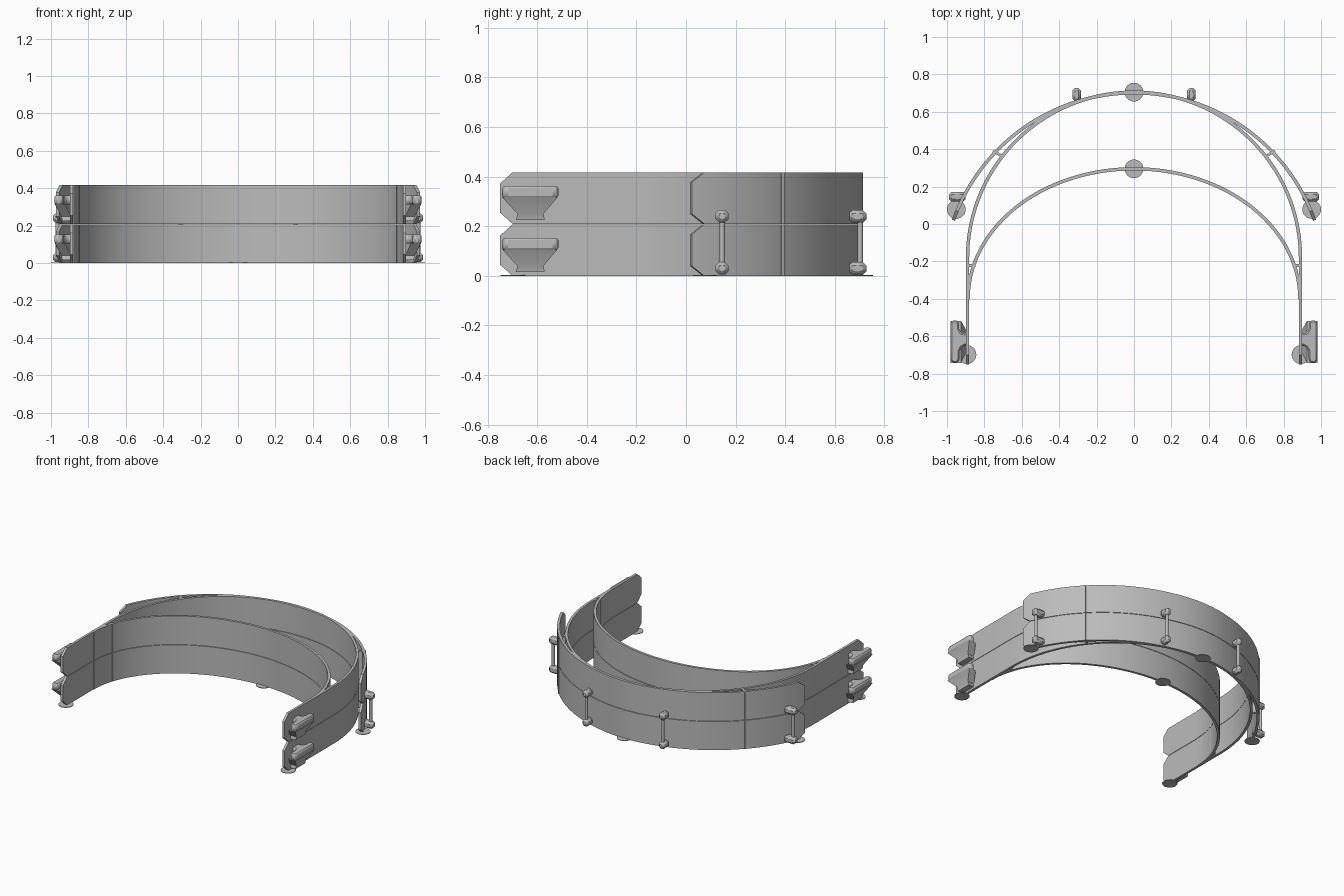
import bpy, bmesh
from math import sin, cos, pi, radians, hypot, asin
from mathutils import Matrix, Vector

if "Cube" in bpy.data.objects:
    bpy.data.objects.remove(bpy.data.objects["Cube"], do_unlink=True)

grey = bpy.data.materials.new("plastic grey")
grey.use_nodes = True
grey.diffuse_color = (0.5, 0.5, 0.5, 1)
grey.node_tree.nodes["Principled BSDF"].inputs["Base Color"].default_value = (0.5, 0.5, 0.5, 1)

LEVEL, HEIGHT, THICK = 0.21, 0.207, 0.018


def finish(name, bm, mirror=False, bevel=0):
    bmesh.ops.recalc_face_normals(bm, faces=bm.faces)
    mesh = bpy.data.meshes.new(name)
    bm.to_mesh(mesh)
    bm.free()
    ob = bpy.data.objects.new(name, mesh)
    bpy.context.collection.objects.link(ob)
    mesh.materials.append(grey)
    if bevel:
        mod = ob.modifiers.new("Bevel", 'BEVEL')
        mod.width, mod.segments, mod.limit_method = bevel, 1, 'ANGLE'
    if mirror:
        ob.modifiers.new("Mirror", 'MIRROR').use_mirror_merge = False
    bpy.ops.object.select_all(action='DESELECT')
    bpy.context.view_layer.objects.active = ob
    ob.select_set(True)
    bpy.ops.object.shade_smooth_by_angle(angle=radians(25))
    return ob


def loft(bm, rings):
    """Skin a list of equal-length closed rings and cap both ends."""
    loops = [[bm.verts.new(p) for p in ring] for ring in rings]
    n = len(loops[0])
    for a, b in zip(loops, loops[1:]):
        for i in range(n):
            j = (i + 1) % n
            bm.faces.new((a[i], a[j], b[j], b[i]))
    bm.faces.new(loops[0][::-1])
    bm.faces.new(loops[-1])


def band(name, path, z, inset=0):
    """Thin upright strip along a path, with its end corners cut by inset."""
    bm, rings, last = bmesh.new(), [], len(path) - 1
    for i, (x, y) in enumerate(path):
        (ax, ay), (bx, by) = path[max(i - 1, 0)], path[min(i + 1, last)]
        length = hypot(bx - ax, by - ay)
        nx, ny = -(by - ay) / length * THICK / 2, (bx - ax) / length * THICK / 2
        cut = inset if i in (0, last) else 0
        lo, hi = z + cut, z + HEIGHT - cut
        rings.append([(x + nx, y + ny, lo), (x + nx, y + ny, hi),
                      (x - nx, y - ny, hi), (x - nx, y - ny, lo)])
    loft(bm, rings)
    finish(name, bm)


def arc(cy, rx, ry, start, steps=72):
    """Arch from +x over the back to -x."""
    span = pi - 2 * start
    return [(rx * cos(start + span * i / steps), cy + ry * sin(start + span * i / steps))
            for i in range(steps + 1)]


def block(bm, centre, size, angle=0):
    m = (Matrix.Translation(centre) @ Matrix.Rotation(angle, 4, 'Z')
         @ Matrix.Diagonal((*size, 1)))
    bmesh.ops.create_cube(bm, size=1, matrix=m)


def rect(x0, x1, y0, y1, z):
    return [(x0, y0, z), (x1, y0, z), (x1, y1, z), (x0, y1, z)]


# Paths of the three arches
OUTER_Y, OUTER_R = -0.324, 1.025
tip, cut_end = asin(0.344 / OUTER_R), asin(0.394 / OUTER_R)
outer_end = (OUTER_R * cos(tip), 0.02)
outer_path = ([outer_end] + arc(OUTER_Y, OUTER_R, OUTER_R, cut_end)
              + [(-outer_end[0], outer_end[1])])
main_path = ([(0.89, -0.75), (0.89, -0.70)] + arc(-0.18, 0.89, 0.885, 0)
             + [(-0.89, -0.70), (-0.89, -0.75)])
brow_path = arc(-0.40, 0.887, 0.695, 0)

# Temple hook outline seen from above
hook_outline = [(0.885, -0.575), (0.91, -0.585), (0.925, -0.58), (0.935, -0.56),
                (0.935, -0.53), (0.945, -0.515), (0.97, -0.515), (0.982, -0.53),
                (0.982, -0.725), (0.97, -0.742), (0.945, -0.742), (0.932, -0.725),
                (0.932, -0.68), (0.922, -0.66), (0.905, -0.65), (0.885, -0.65)]

for k, tier in enumerate(("lower", "upper")):
    z = k * LEVEL
    band(tier + "_outer_band", outer_path, z, 0.04)
    band(tier + "_head_band", main_path, z, 0.045)
    band(tier + "_brow_band", brow_path, z)

    # Small webs joining the arches
    bm = bmesh.new()
    mid = z + HEIGHT / 2
    block(bm, (0.732, 0.378, mid), (0.05, 0.014, HEIGHT), radians(30))
    block(bm, (0.870, -0.222, mid), (0.045, 0.014, HEIGHT))
    finish(tier + "_joining_webs", bm, mirror=True)

    # Hook plate
    bm = bmesh.new()
    loft(bm, [[(x, y, z + h) for x, y in hook_outline] for h in (0.104, 0.152)])
    finish(tier + "_temple_hooks", bm, mirror=True, bevel=0.009)

    # Tapered bracket under the hook
    bm = bmesh.new()
    loft(bm, [rect(0.925, 0.98, -0.742, -0.518, z + 0.107),
              rect(0.893, 0.945, -0.68, -0.575, z + 0.04),
              rect(0.885, 0.94, -0.685, -0.57, z + 0.016)])
    finish(tier + "_hook_brackets", bm, mirror=True)

    # Shield pegs on the outer band
    bm = bmesh.new()
    block(bm, (0.307, 0.692, z + 0.03), (0.046, 0.072, 0.05))
    block(bm, (0.945, 0.146, z + 0.03), (0.09, 0.052, 0.05))
    finish(tier + "_shield_pegs", bm, mirror=True, bevel=0.014)

# Thin posts between the stacked pegs
bm = bmesh.new()
for x, y in ((0.307, 0.703), (0.965, 0.146)):
    bmesh.ops.create_cone(bm, cap_ends=True, segments=12, radius1=0.011, radius2=0.011,
                          depth=0.18, matrix=Matrix.Translation((x, y, 0.135)))
finish("peg_posts", bm, mirror=True)

# Flat round feet
bm = bmesh.new()
for x, y in ((0, 0.705), (0, 0.295), (0.95, 0.078), (-0.95, 0.078),
             (0.893, -0.698), (-0.893, -0.698)):
    bmesh.ops.create_cone(bm, cap_ends=True, segments=32, radius1=0.05, radius2=0.05,
                          depth=0.004, matrix=Matrix.Translation((x, y, 0.002)))
finish("round_feet", bm)
